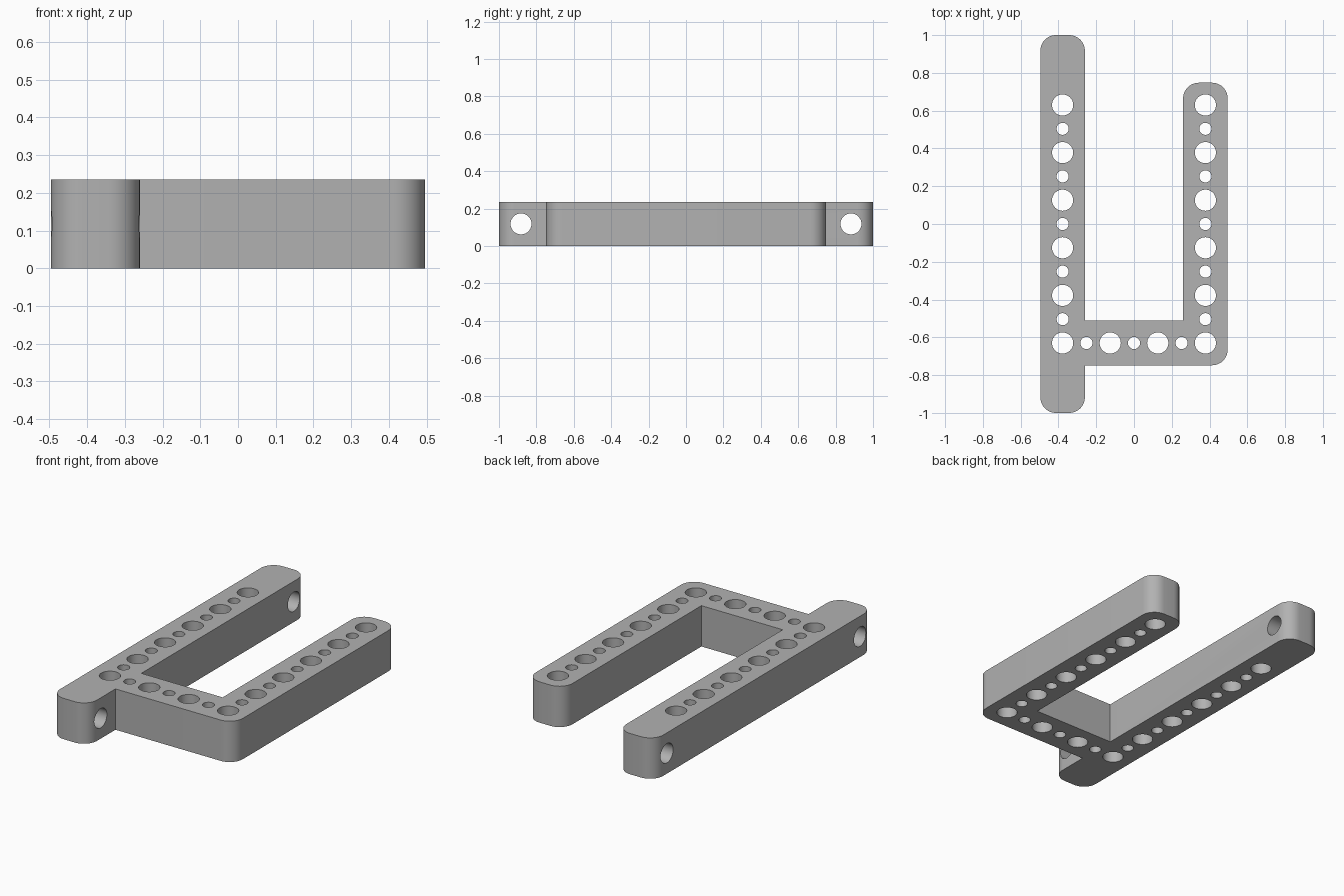
import bpy, bmesh, math
from mathutils import Vector, Matrix

if "Cube" in bpy.data.objects:
    bpy.data.objects.remove(bpy.data.objects["Cube"], do_unlink=True)

PITCH = 0.126            # hole spacing
WIDTH = 0.236            # beam width and height
HALF = WIDTH / 2
AXIS = 3 * PITCH         # arm centre line, +x and -x
BASE = -5 * PITCH        # crossbar centre line
OUT, INN = AXIS + HALF, AXIS - HALF
ROUND = 0.083
BIG, SMALL = 0.056, 0.032

grey = bpy.data.materials.new("matte grey")
grey.use_nodes = True
colour = (0.445, 0.445, 0.445, 1)
grey.diffuse_color = colour
grey.node_tree.nodes["Principled BSDF"].inputs["Base Color"].default_value = colour


def make_object(name, bm):
    bmesh.ops.recalc_face_normals(bm, faces=bm.faces)
    mesh = bpy.data.meshes.new(name)
    bm.to_mesh(mesh)
    bm.free()
    obj = bpy.data.objects.new(name, mesh)
    bpy.context.collection.objects.link(obj)
    mesh.materials.append(grey)
    return obj


def outline(corners, steps=10):
    """Counter-clockwise outline; corners flagged True are rounded."""
    points = []
    for i, (x, y, rounded) in enumerate(corners):
        here = Vector((x, y))
        if not rounded:
            points.append(here)
            continue
        before = (Vector(corners[i - 1][:2]) - here).normalized()
        after = (Vector(corners[(i + 1) % len(corners)][:2]) - here).normalized()
        centre = here + (before + after) * ROUND
        for k in range(steps + 1):
            a = math.pi / 2 * k / steps
            points.append(centre - ROUND * (after * math.cos(a) + before * math.sin(a)))
    return points


# Frame body: long arm, crossbar and short arm in one outline
top, short_top = 1.0, BASE + 11 * PITCH - 0.006 + 0.0
short_top = 5 * PITCH + HALF
bm = bmesh.new()
path = outline([
    (-OUT, -top, True), (-INN, -top, True), (-INN, BASE - HALF, False),
    (OUT, BASE - HALF, True), (OUT, short_top, True), (INN, short_top, True),
    (INN, BASE + HALF, False), (-INN, BASE + HALF, False),
    (-INN, top, True), (-OUT, top, True)])
face = bm.faces.new([bm.verts.new((p.x, p.y, 0)) for p in path])
ext = bmesh.ops.extrude_face_region(bm, geom=[face])
bmesh.ops.translate(bm, vec=(0, 0, WIDTH),
                    verts=[v for v in ext["geom"] if isinstance(v, bmesh.types.BMVert)])
frame = make_object("drilled_frame", bm)

# Drill cutters
bm = bmesh.new()


def drill(location, radius, rotation=Matrix()):
    bmesh.ops.create_cone(bm, cap_ends=True, segments=40, radius1=radius, radius2=radius,
                          depth=WIDTH * 2, matrix=Matrix.Translation(location) @ rotation)


for k in range(11):
    for x in (-AXIS, AXIS):
        drill((x, BASE + k * PITCH, HALF), SMALL if k % 2 else BIG)
for k in range(1, 6):
    drill((-AXIS + k * PITCH, BASE, HALF), SMALL if k % 2 else BIG)
for y in (-7 * PITCH, 7 * PITCH):
    drill((-AXIS, y, HALF), BIG, Matrix.Rotation(math.pi / 2, 4, "Y"))
cutter = make_object("drill_cutter", bm)
cutter.hide_render = True

cut = frame.modifiers.new("holes", "BOOLEAN")
cut.operation = "DIFFERENCE"
cut.solver = "EXACT"
cut.object = cutter

# Bake the holes, then smooth the round walls
bpy.ops.object.select_all(action="DESELECT")
frame.select_set(True)
bpy.context.view_layer.objects.active = frame
bpy.ops.object.modifier_apply(modifier=cut.name)
bpy.data.objects.remove(cutter, do_unlink=True)
bpy.ops.object.shade_smooth_by_angle(angle=math.radians(30))
